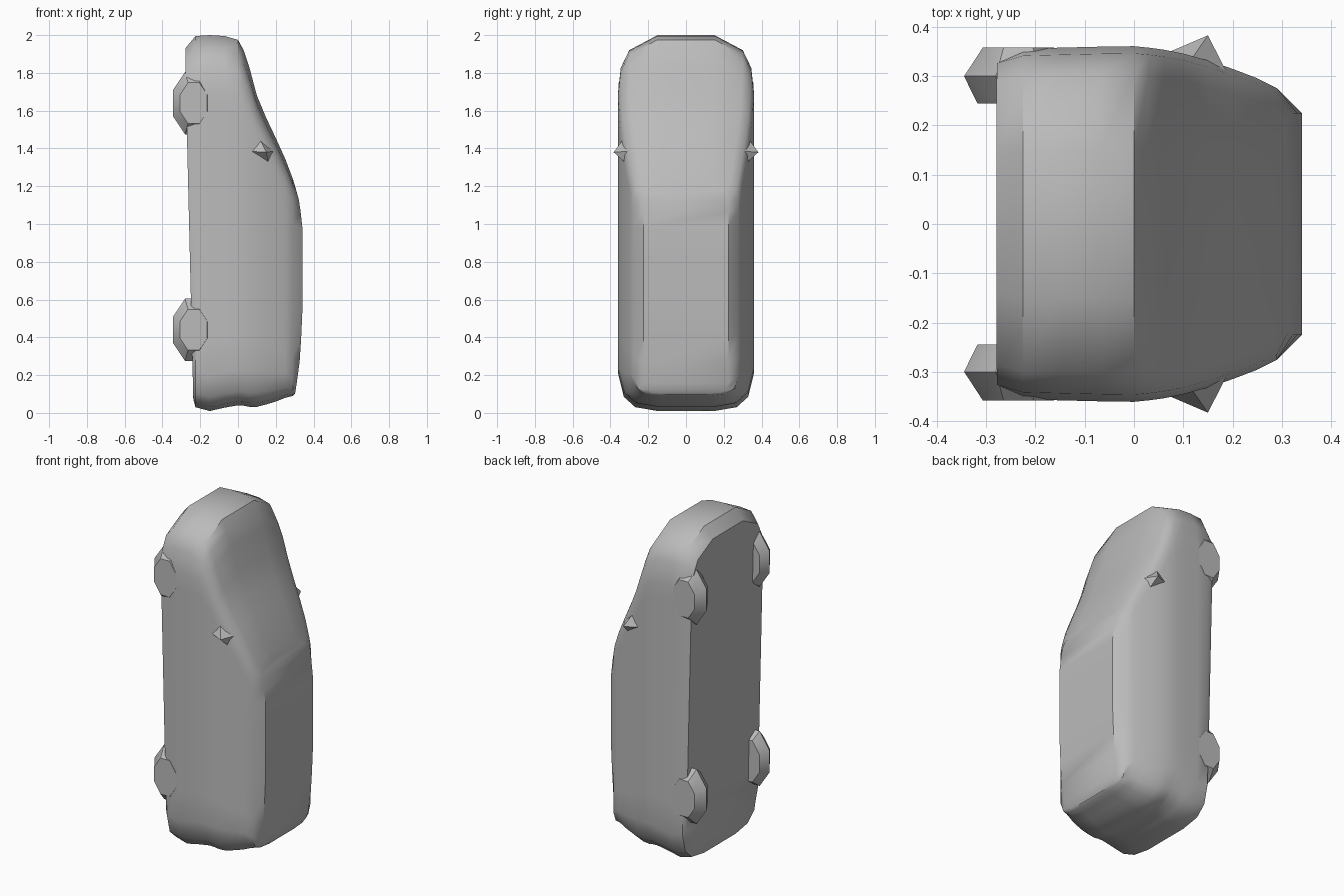
import bpy, bmesh, math

if "Cube" in bpy.data.objects:
    bpy.data.objects.remove(bpy.data.objects["Cube"], do_unlink=True)

paint = bpy.data.materials.new("plain_grey")
paint.use_nodes = True
GREY = (0.5, 0.5, 0.5, 1)
paint.diffuse_color = GREY
paint.node_tree.nodes["Principled BSDF"].inputs["Base Color"].default_value = GREY


def finish(name, bm, angle):
    bmesh.ops.recalc_face_normals(bm, faces=bm.faces)
    mesh = bpy.data.meshes.new(name)
    bm.to_mesh(mesh)
    bm.free()
    mesh.materials.append(paint)
    ob = bpy.data.objects.new(name, mesh)
    bpy.context.collection.objects.link(ob)
    bpy.ops.object.select_all(action='DESELECT')
    ob.select_set(True)
    bpy.context.view_layer.objects.active = ob
    bpy.ops.object.shade_smooth_by_angle(angle=math.radians(angle))
    return ob


def interp(table, t):
    for (a, u), (b, v) in zip(table, table[1:]):
        if t <= b:
            return u + (v - u) * max(0, (t - a) / (b - a))
    return table[-1][1]


# Body: rounded plan outlines stacked from the underside to the roof
ROOF = [(0.1, 0.302), (0.25, 0.325), (0.5, 0.341), (1.0, 0.341), (1.13, 0.322), (1.2, 0.302)]
TAIL = [(0.42, 0), (0.75, 0.02), (0.92, 0.075), (1, 0.19)]     # width share, depth
NOSE = [(1, 0.30), (0.96, 0.17), (0.84, 0.08), (0.42, 0)]
SIDE = [0.12, 0.25, 0.4, 0.55, 0.7, 0.85, 0.94]
LEVELS = [  # x, tail z, nose z, half width, tail corner, nose corner
    ("floor", 0.07, 1.93, 0.340, 0.9, 0.9),
    (-0.225, 0.03, 1.995, 0.356, 1, 1),
    (-0.15, 0.01, 2.0, 0.358, 1, 1),
    (-0.07, 0.028, 1.995, 0.360, 1, 1),
    (0.0, 0.04, 1.975, 0.361, 1, 1),
    (0.03, 0.038, 1.92, 0.358, 1, 0.9),
    (0.06, 0.032, 1.83, 0.354, 1, 0.75),
    (0.10, 0.032, 1.68, 0.346, 1, 0.55),
    (0.15, 0.045, 1.56, 0.332, 0.9, 0.5),
    (0.20, 0.06, 1.455, 0.315, 0.8, 0.45),
    (0.25, 0.08, 1.345, 0.296, 0.7, 0.4),
    (0.29, 0.09, 1.24, 0.276, 0.5, 0.35),
    ("roof", 0.10, 1.20, 0.225, 0.3, 0.25),
]


def outline(level):
    x, z0, z1, w, ct, cn = level
    pts = [(s * w, z0 + d * ct) for s, d in TAIL]
    a, b = pts[-1][1], z1 - NOSE[0][1] * cn
    pts += [(w, a + (b - a) * t) for t in SIDE]
    pts += [(s * w, z1 - d * cn) for s, d in NOSE]
    half = []
    for y, z in pts:
        if x == "roof":
            px = interp(ROOF, z)
        elif x == "floor":
            px = -0.235 - 0.024 * min(z, 1.83)
        else:
            px = x
        half.append((px, y, z))
    return half


bm = bmesh.new()
rings = []
for level in LEVELS:
    half = outline(level)
    right = [bm.verts.new((x, -y, z)) for x, y, z in half]
    left = [bm.verts.new(p) for p in half]
    rings.append((right, left))
n = len(rings[0][0])
for (r0, l0), (r1, l1) in zip(rings, rings[1:]):
    a, b = r0 + l0[::-1], r1 + l1[::-1]
    for i in range(2 * n):
        j = (i + 1) % (2 * n)
        bm.faces.new((a[i], a[j], b[j], b[i]))
for r, l in (rings[0], rings[-1]):
    for i in range(n - 1):
        bm.faces.new((r[i], r[i + 1], l[i + 1], l[i]))
finish("body", bm, 38)


# Wheels: faceted bulges that poke out under the body
def wheel(name, side, zc):
    bm = bmesh.new()
    loops = []
    for y, r in ((0.245, 0.09), (0.30, 0.119), (0.358, 0.078)):
        ring = []
        for k in range(8):
            a = math.radians(22.5 + 45 * k)
            ring.append(bm.verts.new((-0.235 + r * math.cos(a), side * y,
                                      zc + 1.5 * r * math.sin(a))))
        loops.append(ring)
    for p, q in zip(loops, loops[1:]):
        for k in range(8):
            m = (k + 1) % 8
            bm.faces.new((p[k], p[m], q[m], q[k]))
    bm.faces.new(loops[0])
    bm.faces.new(loops[-1])
    finish(name, bm, 35)


# Door mirrors: small pointed wedges
def door_mirror(name, side):
    bm = bmesh.new()
    base = [(0.05, 0.34, 1.385), (0.11, 0.325, 1.46), (0.19, 0.305, 1.385), (0.165, 0.295, 1.30)]
    vs = [bm.verts.new((x, side * y, z)) for x, y, z in base]
    tip = bm.verts.new((0.15, side * 0.383, 1.38))
    for k in range(4):
        bm.faces.new((vs[k], vs[(k + 1) % 4], tip))
    bm.faces.new(vs)
    finish(name, bm, 20)


for label, s in (("left", 1), ("right", -1)):
    # the front faces -y, so the model's left is +x; these parts sit at the back (+y) and front (-y)
    place = "back" if s > 0 else "front"
    wheel(place + "_upper_wheel", s, 1.64)
    wheel(place + "_lower_wheel", s, 0.44)
    door_mirror(place + "_door_mirror", s)
